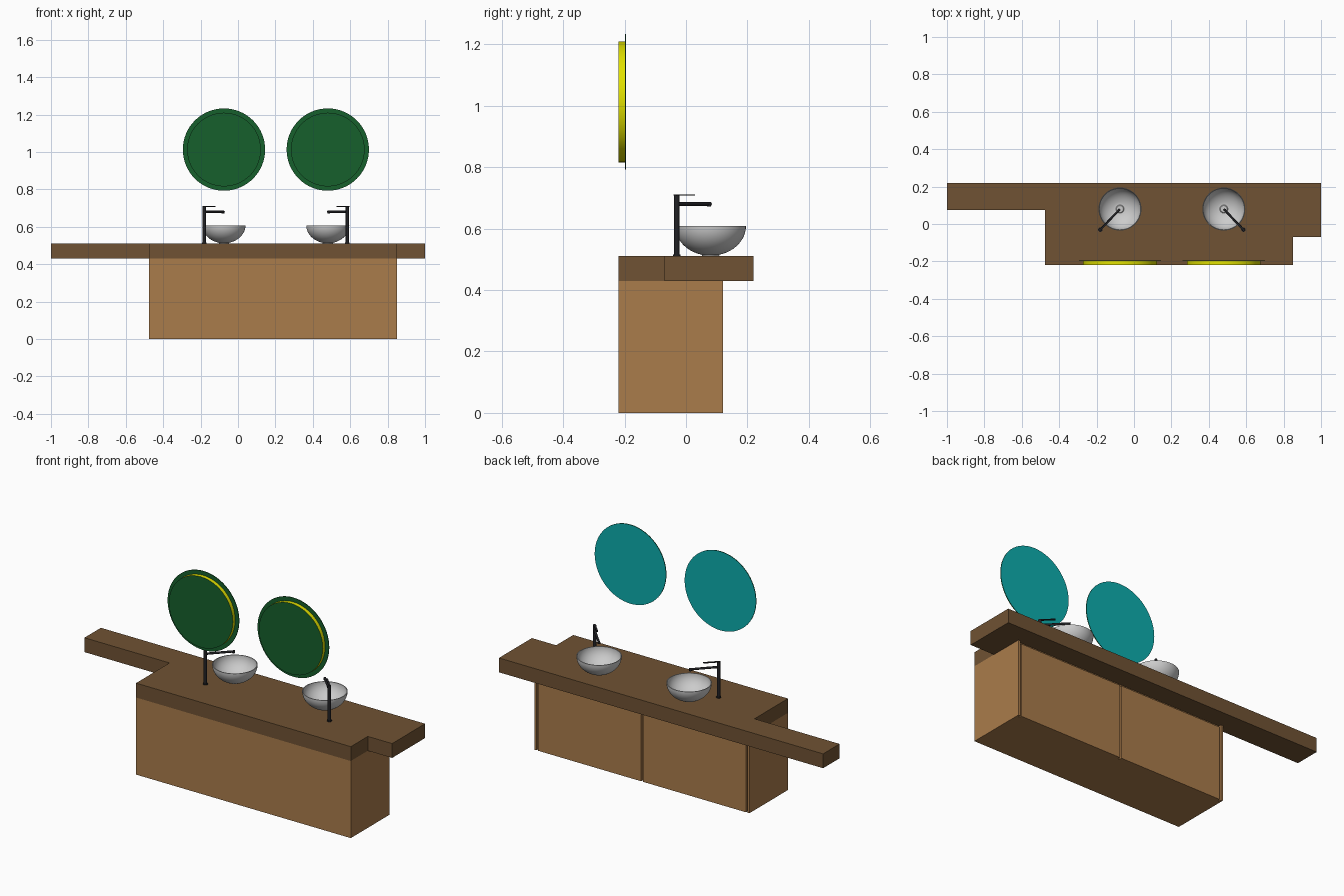
import bpy, bmesh, math
from mathutils import Vector

if "Cube" in bpy.data.objects:
    bpy.data.objects.remove(bpy.data.objects["Cube"])


def mat(name, r, g, b):
    m = bpy.data.materials.new(name)
    m.diffuse_color = (r, g, b, 1)
    m.use_nodes = True
    m.node_tree.nodes["Principled BSDF"].inputs["Base Color"].default_value = m.diffuse_color
    return m


WOOD = mat("cabinet_wood", 0.40, 0.20, 0.07)
DARK = mat("counter_wood", 0.16, 0.085, 0.033)
BLACK = mat("black_metal", 0.015, 0.015, 0.018)
GREEN = mat("mirror_backing", 0.008, 0.115, 0.025)
TEAL = mat("mirror_glass", 0.004, 0.42, 0.42)
YELLOW = mat("light_band", 0.75, 0.75, 0.0)


def finish(name, bm, mats=(), smooth=False):
    me = bpy.data.meshes.new(name)
    bmesh.ops.recalc_face_normals(bm, faces=bm.faces)
    bm.to_mesh(me)
    bm.free()
    ob = bpy.data.objects.new(name, me)
    bpy.context.collection.objects.link(ob)
    for m in mats:
        me.materials.append(m)
    if smooth:
        bpy.ops.object.select_all(action='DESELECT')
        ob.select_set(True)
        bpy.context.view_layer.objects.active = ob
        bpy.ops.object.shade_smooth_by_angle(angle=math.radians(35))
    return ob


def prism(name, outline, z0, z1, m):
    bm = bmesh.new()
    f = bm.faces.new([bm.verts.new((x, y, z0)) for x, y in outline])
    ext = bmesh.ops.extrude_face_region(bm, geom=[f])
    bmesh.ops.translate(bm, vec=(0, 0, z1 - z0),
                        verts=[v for v in ext["geom"] if isinstance(v, bmesh.types.BMVert)])
    return finish(name, bm, [m])


def box(name, x0, x1, y0, y1, z0, z1, m):
    return prism(name, [(x0, y0), (x1, y0), (x1, y1), (x0, y1)], z0, z1, m)


def rod(name, a, b, r, mats, seg=24):
    a, b = Vector(a), Vector(b)
    bm = bmesh.new()
    bmesh.ops.create_cone(bm, cap_ends=True, segments=seg, radius1=r, radius2=r, depth=(b - a).length)
    ob_rot = (b - a).to_track_quat('Z', 'Y').to_matrix()
    bmesh.ops.rotate(bm, matrix=ob_rot, verts=bm.verts)
    bmesh.ops.translate(bm, vec=(a + b) / 2, verts=bm.verts)
    return finish(name, bm, mats, True)


def lathe(name, profile, x, y, z, seg=48):
    bm = bmesh.new()
    vs = [bm.verts.new((r, 0, h)) for r, h in profile]
    edges = [bm.edges.new(p) for p in zip(vs, vs[1:])]
    bmesh.ops.spin(bm, geom=vs + edges, cent=(0, 0, 0), axis=(0, 0, 1),
                   angle=2 * math.pi, steps=seg)
    bmesh.ops.remove_doubles(bm, verts=bm.verts, dist=1e-5)
    bmesh.ops.translate(bm, vec=(x, y, z), verts=bm.verts)
    return finish(name, bm, smooth=True)


# Stepped countertop
prism("countertop", [(-1, 0.22), (-1, 0.075), (-0.475, 0.075), (-0.475, -0.22),
                     (0.85, -0.22), (0.85, -0.07), (1, -0.07), (1, 0.22)], 0.43, 0.51, DARK)

# Cabinet carcass, side edges and two doors
L, R, MID = -0.475, 0.85, 0.1875
box("cabinet_body", L, R, -0.22, 0.105, 0, 0.43, WOOD)
for side, x in (("left", L), ("right", R - 0.012)):
    box("cabinet_edge_" + side, x, x + 0.012, 0.105, 0.12, 0, 0.43, WOOD)
box("door_left", L + 0.02, MID - 0.005, 0.105, 0.12, 0, 0.415, WOOD)
box("door_right", MID + 0.005, R - 0.02, 0.105, 0.12, 0, 0.415, WOOD)

# Bowl profile: outer shell, rim, inner shell
RISE = [math.radians(a) for a in range(15, 91, 5)]
outer = [(0.115 * math.sin(a), 0.098 - 0.096 * math.cos(a)) for a in RISE]
inner = [(0.111 * math.sin(a), 0.098 - 0.089 * math.cos(a)) for a in RISE]
bowl = [(0, 0), (0.026, 0)] + outer + inner[::-1] + [(0, 0.011)]

for side, s, bx in (("left", 1, -0.075), ("right", -1, 0.48)):
    # Vessel sink and drain
    lathe("sink_bowl_" + side, bowl, bx, 0.08, 0.51)
    lathe("sink_drain_" + side, [(0, 0.016), (0.018, 0.016), (0.022, 0.012)], bx, 0.08, 0.51, 24)

    # Faucet: base, post, diagonal spout, nozzle and lever
    px, py = bx - s * 0.105, -0.03
    rod("faucet_base_" + side, (px, py, 0.51), (px, py, 0.515), 0.012, [BLACK])
    rod("faucet_post_" + side, (px, py, 0.51), (px, py, 0.708), 0.009, [BLACK])
    rod("faucet_spout_" + side, (px, py, 0.68), (bx, 0.08, 0.68), 0.006, [BLACK])
    rod("faucet_nozzle_" + side, (bx - s * 0.005, 0.075, 0.672), (bx - s * 0.005, 0.075, 0.681), 0.007, [BLACK])
    d = Vector((s, 1)).normalized()
    n = Vector((-d.y, d.x)) * 0.005
    a, b = Vector((px, py)) - d * 0.009, Vector((px, py)) + d * 0.078
    prism("faucet_lever_" + side, [a + n, a - n, b - n, b + n], 0.707, 0.711, BLACK)

    # Round mirror with glass on +y and a lit standoff behind it
    glass = rod("mirror_" + side, (bx, -0.199, 1.013), (bx, -0.195, 1.013), 0.22, [GREEN, TEAL], 64)
    band = rod("mirror_light_" + side, (bx, -0.22, 1.013), (bx, -0.199, 1.013), 0.197, [YELLOW, GREEN], 64)
    for p in glass.data.polygons:
        p.material_index = int(p.normal.y > 0.9)
    for p in band.data.polygons:
        p.material_index = int(p.normal.y < -0.9)
